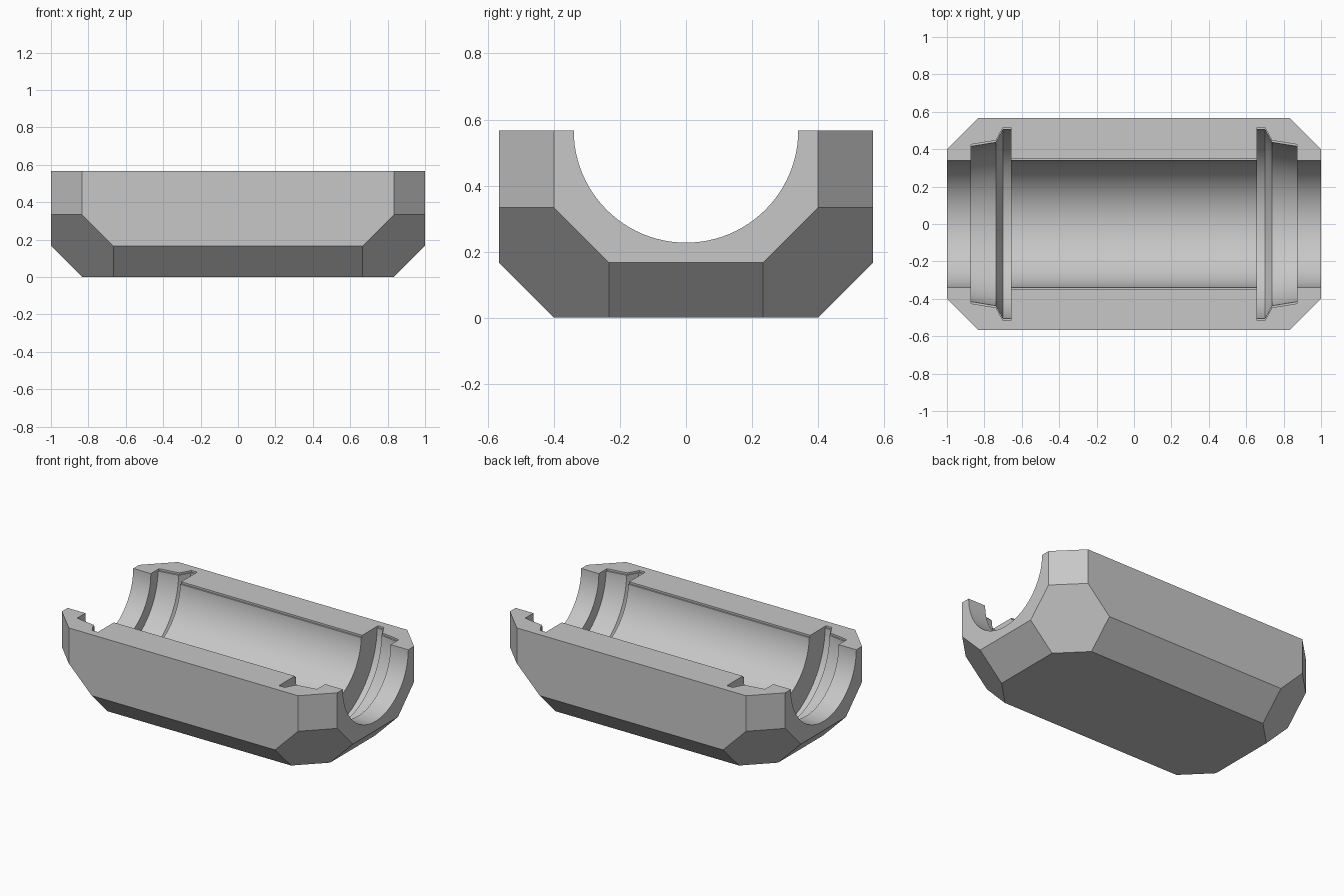
import bpy, bmesh, math
from mathutils import Vector, Matrix

if "Cube" in bpy.data.objects:
    bpy.data.objects.remove(bpy.data.objects["Cube"])

L, W, H = 1.0, 0.567, 0.567      # half length, half width, height of bore axis
C = 1 / 6                        # chamfer size
BORE = 0.34

grey = bpy.data.materials.new("plain_grey")
grey.use_nodes = True
colour = (0.57, 0.57, 0.57, 1)
grey.diffuse_color = colour
grey.node_tree.nodes["Principled BSDF"].inputs["Base Color"].default_value = colour


def make_object(name, bm):
    bmesh.ops.recalc_face_normals(bm, faces=bm.faces)
    mesh = bpy.data.meshes.new(name)
    bm.to_mesh(mesh)
    bm.free()
    mesh.materials.append(grey)
    ob = bpy.data.objects.new(name, mesh)
    bpy.context.collection.objects.link(ob)
    return ob


def slice_off(bm, point, normal):
    geom = bm.verts[:] + bm.edges[:] + bm.faces[:]
    cut = bmesh.ops.bisect_plane(bm, geom=geom, plane_co=point, plane_no=normal,
                                 clear_outer=True)
    edges = [e for e in cut["geom_cut"] if isinstance(e, bmesh.types.BMEdge)]
    bmesh.ops.contextual_create(bm, geom=edges)


# Block with chamfered ends, lower edges and corners
bm = bmesh.new()
bmesh.ops.create_cube(bm, size=1, matrix=Matrix.Translation((0, 0, H / 2))
                      @ Matrix.Diagonal((2 * L, 2 * W, H, 1)))
for s in (-1, 1):
    slice_off(bm, (s * (L - C), 0, 0), (s, 0, -1))
    slice_off(bm, (0, s * (W - C), 0), (0, s, -1))
    for t in (-1, 1):
        slice_off(bm, (s * L, t * (W - C), H), (s, t, 0))
for s in (-1, 1):
    for t in (-1, 1):
        slice_off(bm, (s * (L - C), t * (W - 2 * C), 0), (s, t, -1))
block = make_object("half_housing", bm)

# Cavity profile as (x, radius) for one end, mirrored to the other
groove = [(0.872, BORE), (0.872, 0.415), (0.738, 0.437),
          (0.70, 0.505), (0.658, 0.505), (0.658, BORE)]


def mirrored(points):
    return points + [(-x, r) for x, r in reversed(points)]


# Round bore with seal grooves, turned about the housing axis
bm = bmesh.new()
profile = [(1.1, 0)] + [(1.1, BORE)] + groove
verts = [bm.verts.new((x, r, H)) for x, r in mirrored(profile)]
edges = [bm.edges.new(pair) for pair in zip(verts, verts[1:])]
bmesh.ops.spin(bm, geom=verts + edges, cent=(0, 0, H), axis=(1, 0, 0),
               angle=math.tau, steps=96, use_merge=True)
bmesh.ops.remove_doubles(bm, verts=bm.verts, dist=1e-4)
bore_cutter = make_object("bore_cutter", bm)

# Shallow step around the cavity mouth
bm = bmesh.new()
GAP, DEPTH = 0.01, 0.012
half = mirrored([(x, r + GAP) for x, r in groove])
outline = half + [(x, -r) for x, r in reversed(half)]
face = bm.faces.new([bm.verts.new((x, y, H - DEPTH)) for x, y in outline])
top = bmesh.ops.extrude_face_region(bm, geom=[face])["geom"]
bmesh.ops.translate(bm, verts=[v for v in top if isinstance(v, bmesh.types.BMVert)],
                    vec=Vector((0, 0, 0.1)))
rim_cutter = make_object("rim_cutter", bm)

# Cut the cavity and shade
bpy.ops.object.select_all(action="DESELECT")
bpy.context.view_layer.objects.active = block
block.select_set(True)
for cutter in (bore_cutter, rim_cutter):
    cutter.hide_render = True
    mod = block.modifiers.new("cut", "BOOLEAN")
    mod.operation = "DIFFERENCE"
    mod.solver = "EXACT"
    mod.object = cutter
    bpy.ops.object.modifier_apply(modifier=mod.name)
    bpy.data.objects.remove(cutter)
bpy.ops.object.shade_smooth_by_angle(angle=math.radians(20))
